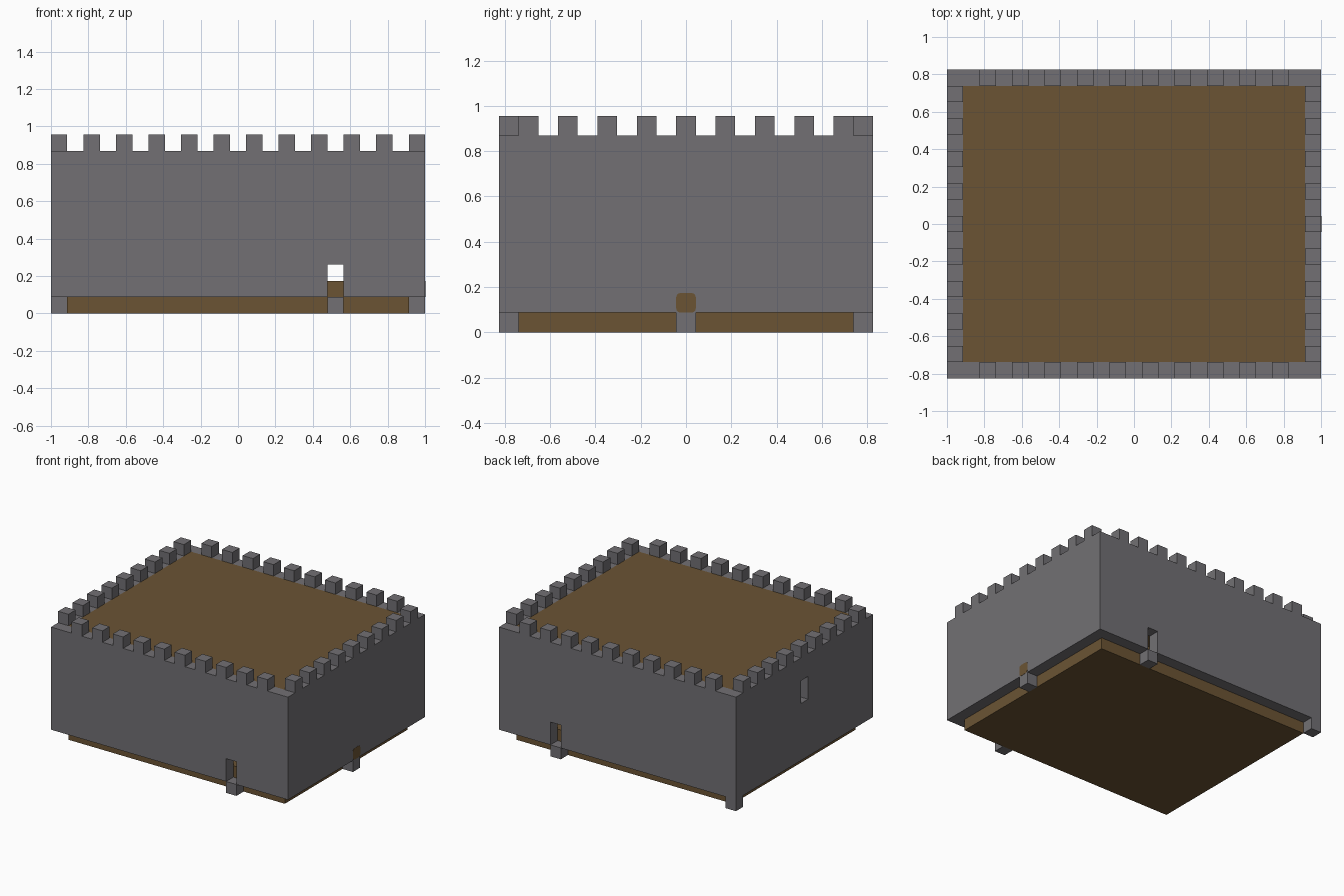
import bpy
import bmesh
from mathutils import Vector

default = bpy.data.objects.get("Cube")
if default:
    bpy.data.objects.remove(default, do_unlink=True)

# Everything sits on a block grid: 23 wide, 19 deep, 11 high
B = 2 / 23
NX, NY, NZ = 23, 19, 10


def material(name, rgb):
    mat = bpy.data.materials.new(name)
    mat.use_nodes = True
    mat.diffuse_color = (*rgb, 1)
    mat.node_tree.nodes["Principled BSDF"].inputs["Base Color"].default_value = (*rgb, 1)
    return mat


stone = material("grey stone", (0.168, 0.163, 0.174))
wood = material("brown planks", (0.147, 0.088, 0.034))


def add_box(bm, lo, hi):
    """Add a box given by two corners in block units."""
    lo, hi = Vector(lo), Vector(hi)
    verts = bmesh.ops.create_cube(bm, size=1)["verts"]
    for v in verts:
        p = (lo + hi) / 2 + Vector(c * s for c, s in zip(v.co, hi - lo))
        v.co = ((p.x - NX / 2) * B, (p.y - NY / 2) * B, p.z * B)


def boxes(name, corners, mat):
    bm = bmesh.new()
    for lo, hi in corners:
        add_box(bm, lo, hi)
    mesh = bpy.data.meshes.new(name)
    bm.to_mesh(mesh)
    bm.free()
    mesh.materials.append(mat)
    obj = bpy.data.objects.new(name, mesh)
    bpy.context.collection.objects.link(obj)
    return obj


def cut(target, name, lo, hi):
    cutter = boxes(name, [(lo, hi)], stone)
    cutter.hide_render = True
    mod = target.modifiers.new(name, "BOOLEAN")
    mod.operation = "DIFFERENCE"
    mod.solver = "EXACT"
    mod.object = cutter
    bpy.context.view_layer.objects.active = target
    bpy.ops.object.modifier_apply(modifier=name)
    bpy.data.objects.remove(cutter, do_unlink=True)


# Curtain walls, hollow, raised one block above the ground
walls = boxes("walls", [((0, 0, 1), (NX, NY, NZ))], stone)
cut(walls, "courtyard_cutter", (1, 1, -1), (NX - 1, NY - 1, NZ + 2))
DOOR = 17
MID = NY // 2
cut(walls, "front_door_cutter", (DOOR, -1, 0.5), (DOOR + 1, 1.5, 3))
cut(walls, "back_door_cutter", (DOOR, NY - 1.5, 0.5), (DOOR + 1, NY + 1, 3))
cut(walls, "left_window_cutter", (-1, MID, 6), (1.5, MID + 1, 8))

# Battlements: even blocks along front and back, odd blocks along the sides
merlons = []
for i in range(2, NX - 1, 2):
    for y in (0, NY - 1):
        merlons.append(((i, y, NZ), (i + 1, y + 1, NZ + 1)))
for j in range(1, NY - 1, 2):
    for x in (0, NX - 1):
        merlons.append(((x, j, NZ), (x + 1, j + 1, NZ + 1)))
boxes("battlements", merlons, stone)

# Foundation blocks under the doors, the side plug and one corner
for name, x, y in (
    ("front_threshold", DOOR, 0),
    ("back_threshold", DOOR, NY - 1),
    ("side_threshold", NX - 1, MID),
    ("corner_foot", 0, NY - 1),
):
    boxes(name, [((x, y, 0), (x + 1, y + 1, 1))], stone)

# Floor and roof decks
boxes("floor", [((1, 1, 0), (NX - 1, NY - 1, 2))], wood)
boxes("roof_deck", [((1, 1, NZ - 1), (NX - 1, NY - 1, NZ))], wood)

# Round-cornered wooden plug in the side wall
plug = boxes("side_plug", [((NX - 0.5, MID, 1), (NX + 0.02, MID + 1, 2))], wood)
bm = bmesh.new()
bm.from_mesh(plug.data)
long_edges = [e for e in bm.edges if abs(e.verts[0].co.x - e.verts[1].co.x) > 0.01]
bmesh.ops.bevel(bm, geom=long_edges, offset=0.02, segments=3, profile=0.5, affect="EDGES")
bm.to_mesh(plug.data)
bm.free()
